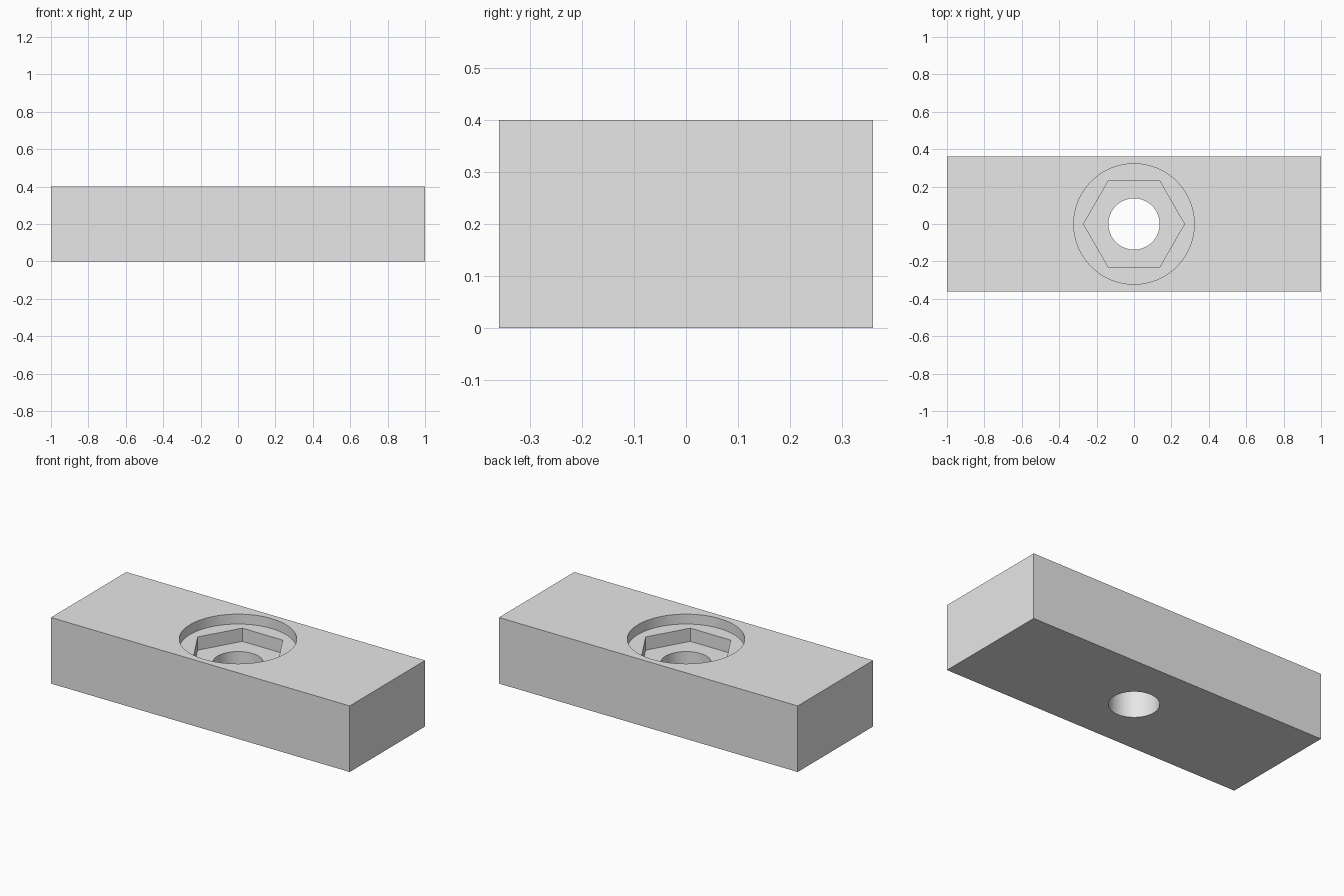
import bpy

cube = bpy.data.objects.get("Cube")
if cube:
    bpy.data.objects.remove(cube, do_unlink=True)

LENGTH, WIDTH, HEIGHT = 2.0, 0.72, 0.4
BORE_FLOOR = HEIGHT - 0.06    # bottom of the round counterbore
HEX_FLOOR = HEIGHT - 0.14     # bottom of the hexagonal nut pocket

grey = bpy.data.materials.new("light_grey")
grey.use_nodes = True
grey.diffuse_color = (0.8, 0.8, 0.8, 1)
grey.node_tree.nodes["Principled BSDF"].inputs["Base Color"].default_value = (0.8, 0.8, 0.8, 1)

# Solid rectangular block
bpy.ops.mesh.primitive_cube_add(size=1, location=(0, 0, HEIGHT / 2))
block = bpy.context.object
block.name = "block"
block.scale = (LENGTH, WIDTH, HEIGHT)
bpy.ops.object.transform_apply(location=True, rotation=False, scale=True)
block.data.materials.append(grey)


def cut(name, radius, sides, floor, turn=0.0):
    """Sink a vertical prism into the block from above, down to floor."""
    top = HEIGHT + 0.1
    bpy.ops.mesh.primitive_cylinder_add(
        vertices=sides, radius=radius, depth=top - floor,
        location=(0, 0, (top + floor) / 2), rotation=(0, 0, turn))
    cutter = bpy.context.object
    cutter.name = name
    cutter.hide_render = True
    cutter.data.materials.append(grey)
    bpy.ops.object.select_all(action='DESELECT')
    block.select_set(True)
    bpy.context.view_layer.objects.active = block
    mod = block.modifiers.new(name, 'BOOLEAN')
    mod.operation = 'DIFFERENCE'
    mod.solver = 'EXACT'
    mod.object = cutter
    bpy.ops.object.modifier_apply(modifier=mod.name)
    bpy.data.objects.remove(cutter, do_unlink=True)


# Through hole, nut pocket with corners on the x axis, round counterbore
QUARTER_TURN = 1.5707963
cut("through_hole", 0.137, 96, -0.1)
cut("hex_pocket", 0.27, 6, HEX_FLOOR, QUARTER_TURN)
cut("counterbore", 0.322, 128, BORE_FLOOR)

# Smooth round walls, crisp edges
bpy.ops.object.shade_smooth_by_angle(angle=0.5)
